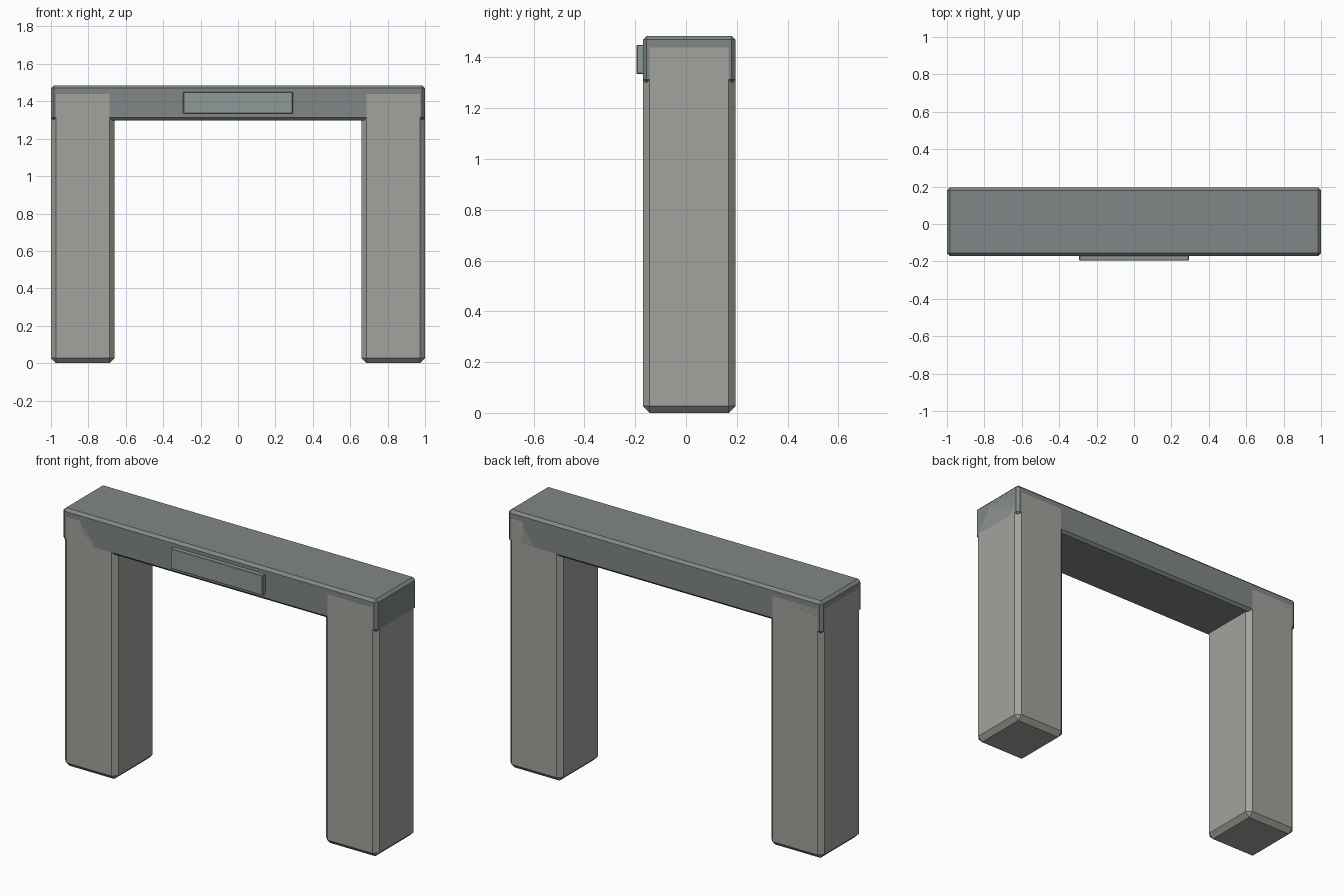
import bpy

if "Cube" in bpy.data.objects:
    bpy.data.objects.remove(bpy.data.objects["Cube"])


def material(name, color):
    mat = bpy.data.materials.new(name)
    mat.diffuse_color = (*color, 1)
    mat.use_nodes = True
    mat.node_tree.nodes["Principled BSDF"].inputs["Base Color"].default_value = mat.diffuse_color
    return mat


def block(name, low, high, chamfer, mat):
    """Box spanning two corners, with single-step chamfered edges."""
    center = [(a + b) / 2 for a, b in zip(low, high)]
    bpy.ops.mesh.primitive_cube_add(size=1, location=center)
    obj = bpy.context.object
    obj.name = name
    obj.scale = [b - a for a, b in zip(low, high)]
    bpy.ops.object.transform_apply(location=False, rotation=False, scale=True)
    bevel = obj.modifiers.new("chamfer", 'BEVEL')
    bevel.width = chamfer
    bevel.segments = 1
    obj.data.materials.append(mat)
    return obj


stone = material("stone", (0.36, 0.37, 0.34))
lintel_stone = material("lintel_stone", (0.22, 0.24, 0.245))
plaque_stone = material("plaque_stone", (0.27, 0.32, 0.31))

FRONT, BACK = -0.17, 0.195

# Two square pillars, their tops sunk into the lintel
for side, x0, x1 in (("left", -1.0, -0.66), ("right", 0.66, 1.0)):
    block(side + "_pillar", (x0, FRONT, 0), (x1, BACK, 1.467), 0.027, stone)

# Lintel across the top
block("lintel", (-1, FRONT, 1.298), (1, BACK, 1.485), 0.015, lintel_stone)

# Thin plaque on the front of the lintel
block("plaque", (-0.293, -0.195, 1.335), (0.293, -0.16, 1.45), 0.003, plaque_stone)
